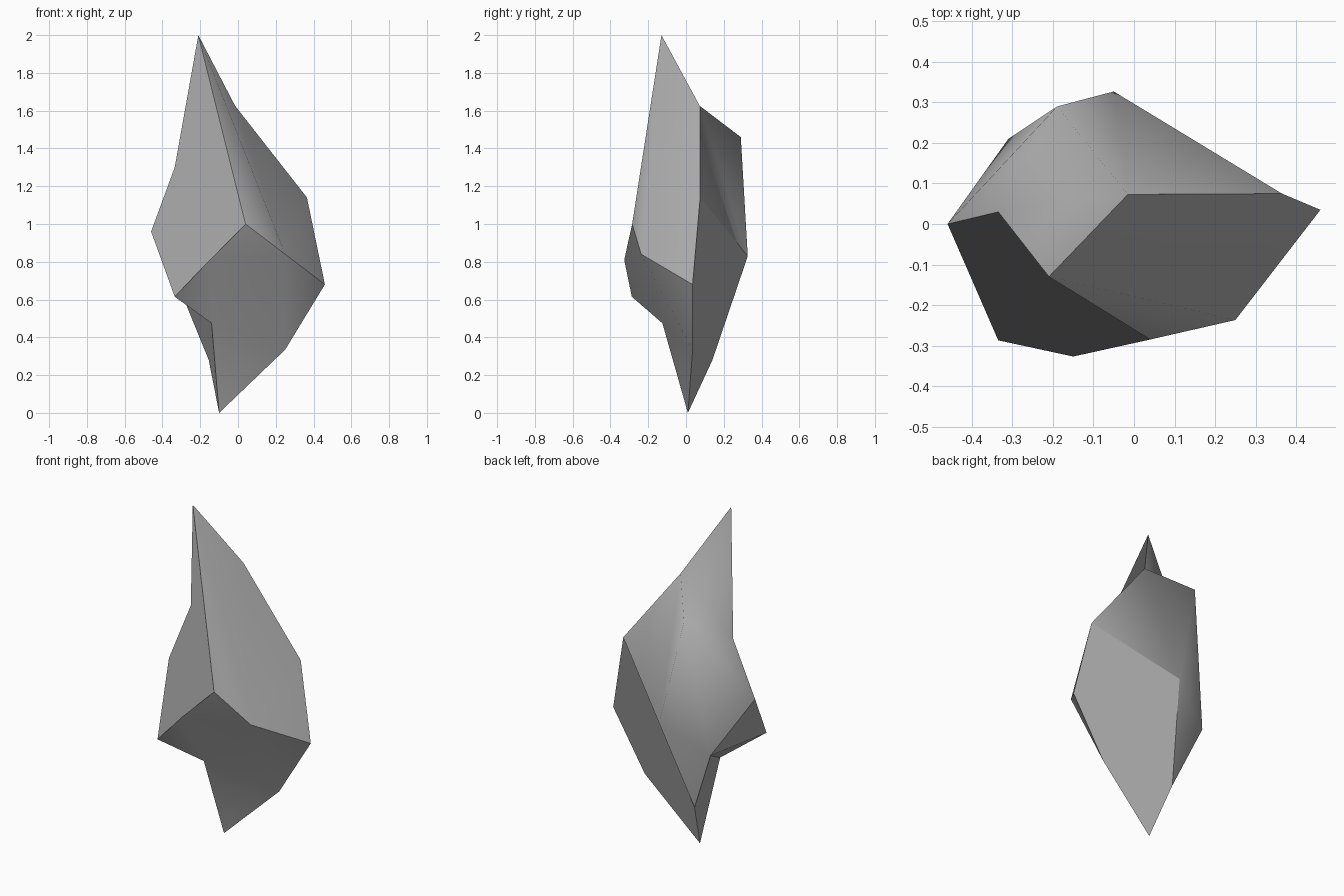
import bpy
import bmesh

old = bpy.data.objects.get("Cube")
if old:
    bpy.data.objects.remove(old, do_unlink=True)

# Single grey stone colour
stone = bpy.data.materials.new("grey_stone")
stone.use_nodes = True
colour = (0.42, 0.42, 0.42, 1.0)
stone.diffuse_color = colour
for node in stone.node_tree.nodes:
    if node.type == "BSDF_PRINCIPLED":
        node.inputs["Base Color"].default_value = colour
        node.inputs["Roughness"].default_value = 0.9

# Corners of the shard, from the tip (A) down to the foot (L)
corners = {
    "A": (-.21, -.13, 2),
    "B": (-.015, .073, 1.625),
    "C": (.365, .075, 1.14),
    "D": (.46, .035, .68),
    "E": (.25, -.237, .84),
    "F": (.04, -.285, 1),
    "G": (-.15, -.327, .81),
    "H": (-.335, -.287, .615),
    "I": (-.46, 0, .96),
    "J": (-.335, .03, 1.3),
    "K": (.25, .035, .335),
    "L": (-.1, .01, 0),
    "M": (-.155, .14, .28),
    "N": (-.14, -.125, .475),
    "P": (-.05, .327, .83),
    "Q": (-.19, .29, 1.46),
    "R": (-.31, .21, .66),
}

# Cleaved sides: facets within one side blend softly, sides meet at sharp edges
sides = {
    "front_left": ["AJIHGF"],
    "front_right": ["AFE", "AEDCB"],
    "back": ["JAB", "JBQ", "JQI", "QBP", "BCP", "IQR", "RQPM"],
    "back_right": ["PCDKLM"],
    "front_underside": ["HNG", "GNEF", "NLK", "NKE", "EKD"],
    "foot_left": ["LNM", "NRM"],
    "overhang_left": ["HIR"],
    "overhang_underside": ["RNH"],
}

bm = bmesh.new()
verts = {name: bm.verts.new(place) for name, place in corners.items()}
side_of = {}
for side, facets in sides.items():
    for facet in facets:
        face = bm.faces.new([verts[letter] for letter in facet])
        face.smooth = True
        side_of[face] = side

# Sharp edge wherever two different sides meet
for edge in bm.edges:
    edge.smooth = len({side_of[face] for face in edge.link_faces}) == 1

bmesh.ops.recalc_face_normals(bm, faces=bm.faces[:])
mesh = bpy.data.meshes.new("rock_shard")
bm.to_mesh(mesh)
bm.free()
mesh.materials.append(stone)

rock = bpy.data.objects.new("rock_shard", mesh)
bpy.context.scene.collection.objects.link(rock)
